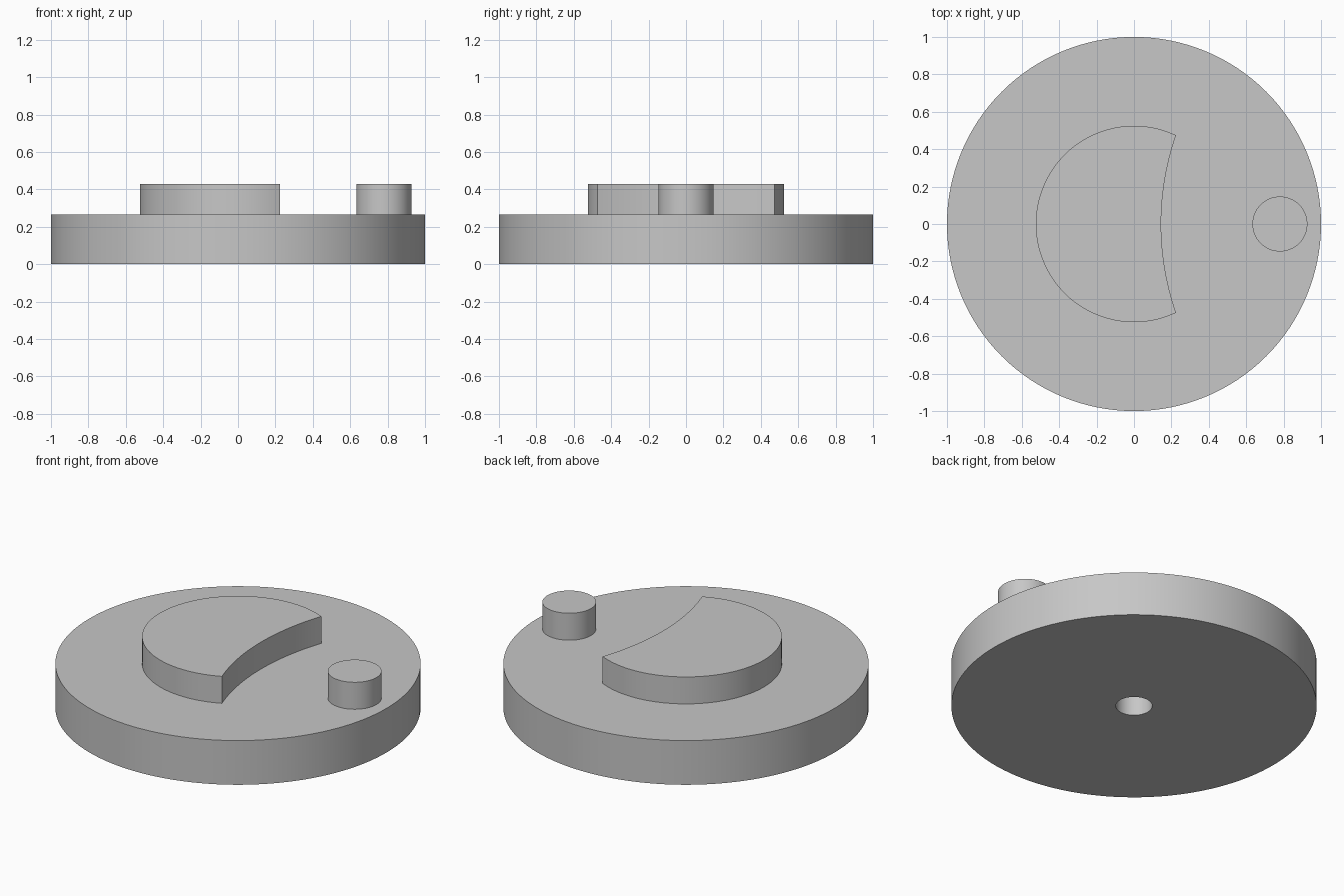
import bpy, bmesh
from math import atan2, cos, pi, sin

if "Cube" in bpy.data.objects:
    bpy.data.objects.remove(bpy.data.objects["Cube"])

BASE_TOP, TOP = 0.267, 0.43
HUB_R, SWEEP_R, SWEEP_X = 0.525, 1.45, 1.595

grey = bpy.data.materials.new("plain grey")
grey.use_nodes = True
colour = (0.57, 0.57, 0.57, 1)
grey.diffuse_color = colour
grey.node_tree.nodes["Principled BSDF"].inputs["Base Color"].default_value = colour


def arc(cx, radius, start, end, steps):
    """Points along an arc centred on the x axis, both ends included."""
    angles = [start + (end - start) * i / steps for i in range(steps + 1)]
    return [(cx + radius * cos(a), radius * sin(a)) for a in angles]


def circle(cx, radius, steps):
    return arc(cx, radius, 0, 2 * pi, steps)[:-1]


def finish(name, bm):
    bmesh.ops.recalc_face_normals(bm, faces=bm.faces)
    mesh = bpy.data.meshes.new(name)
    bm.to_mesh(mesh)
    bm.free()
    mesh.materials.append(grey)
    obj = bpy.data.objects.new(name, mesh)
    bpy.context.collection.objects.link(obj)
    bpy.ops.object.select_all(action='DESELECT')
    obj.select_set(True)
    bpy.context.view_layer.objects.active = obj
    bpy.ops.object.shade_smooth_by_angle(angle=pi / 6)
    return obj


def extrude(name, outline, z0, z1):
    """Solid prism from a flat outline."""
    bm = bmesh.new()
    face = bm.faces.new([bm.verts.new((x, y, z0)) for x, y in outline])
    ring = bmesh.ops.extrude_face_region(bm, geom=[face], use_keep_orig=True)["geom"]
    raised = [v for v in ring if isinstance(v, bmesh.types.BMVert)]
    bmesh.ops.translate(bm, verts=raised, vec=(0, 0, z1 - z0))
    return finish(name, bm)


# Round base with a shaft bore, as a closed ring profile
bm = bmesh.new()
profile = [(0.1, 0), (1, 0), (1, BASE_TOP), (0.1, BASE_TOP)]
corners = [bm.verts.new((r, 0, z)) for r, z in profile]
edges = [bm.edges.new((corners[i], corners[(i + 1) % 4])) for i in range(4)]
bmesh.ops.spin(bm, geom=corners + edges, cent=(0, 0, 0), axis=(0, 0, 1),
               angle=2 * pi, steps=128, use_merge=True)
bmesh.ops.remove_doubles(bm, verts=bm.verts, dist=0.0001)
finish("base_disc", bm)

# Crescent lock: hub circle with a wide concave sweep cut from its right side
tip_x = (HUB_R ** 2 - SWEEP_R ** 2 + SWEEP_X ** 2) / (2 * SWEEP_X)
tip_y = (HUB_R ** 2 - tip_x ** 2) ** 0.5
hub = atan2(tip_y, tip_x)
sweep = atan2(tip_y, tip_x - SWEEP_X)
outer = arc(0, HUB_R, hub, 2 * pi - hub, 80)
inner = arc(SWEEP_X, SWEEP_R, 2 * pi - sweep, sweep, 24)
extrude("crescent_lock", outer + inner[1:-1], BASE_TOP, TOP)

# Drive pin near the rim
extrude("drive_pin", circle(0.78, 0.147, 64), BASE_TOP, TOP)
